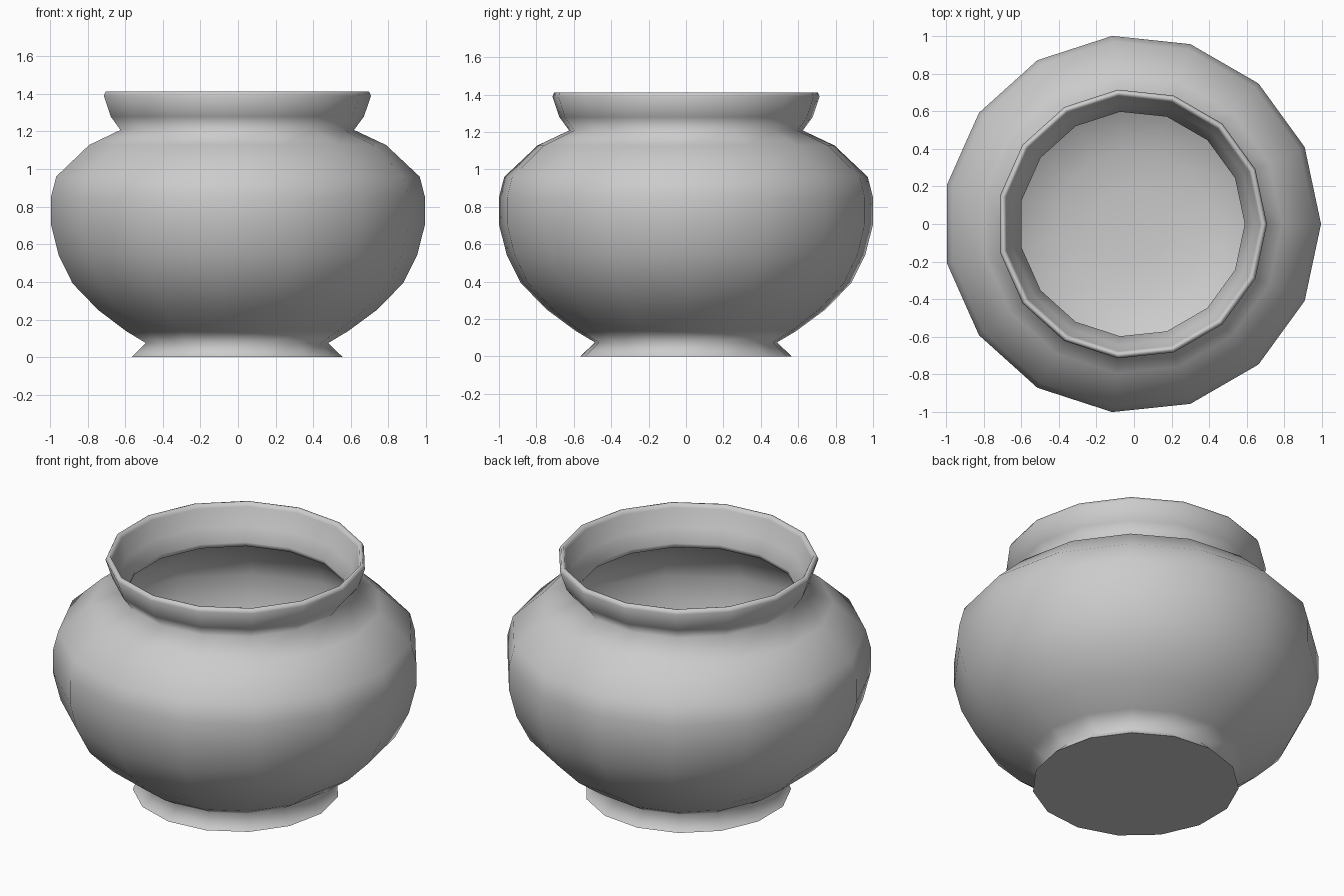
import bpy, bmesh
from math import cos, sin, tau, radians

if "Cube" in bpy.data.objects:
    bpy.data.objects.remove(bpy.data.objects["Cube"])

SIDES = 15
SHIFT = -0.011  # an odd-sided ring is centred by its bounds

# (radius, height) from foot, up the outside, over the rim, down the inside
PROFILE = [
    (0.568, 0), (0.49, 0.075), (0.596, 0.138), (0.748, 0.25), (0.888, 0.392),
    (0.964, 0.543), (1.0055, 0.707), (1.0055, 0.85), (0.977, 0.96),
    (0.798, 1.128), (0.628, 1.208), (0.681, 1.28), (0.718, 1.39),
    (0.708, 1.412), (0.692, 1.412), (0.682, 1.39), (0.648, 1.288),
    (0.60, 1.212), (0.607, 1.185), (0.78, 1.105), (0.945, 0.945), (0.972, 0.845),
    (0.972, 0.71), (0.933, 0.555), (0.862, 0.412), (0.73, 0.277),
    (0.58, 0.167), (0.40, 0.11), (0.2, 0.09),
]

# Pot: lathe the closed profile
bm = bmesh.new()
rings = [[bm.verts.new((r * cos(tau * i / SIDES) + SHIFT, r * sin(tau * i / SIDES), z))
          for i in range(SIDES)] for r, z in PROFILE]
for a, b in zip(rings, rings[1:]):
    for i in range(SIDES):
        j = (i + 1) % SIDES
        bm.faces.new((a[i], a[j], b[j], b[i]))
bm.faces.new(rings[0][::-1])   # underside
bm.faces.new(rings[-1])        # inner floor
bmesh.ops.recalc_face_normals(bm, faces=bm.faces)

mesh = bpy.data.meshes.new("pot")
bm.to_mesh(mesh)
bm.free()
pot = bpy.data.objects.new("pot", mesh)
bpy.context.collection.objects.link(pot)

# Smooth walls, sharp foot edge
bpy.context.view_layer.objects.active = pot
pot.select_set(True)
bpy.ops.object.shade_smooth_by_angle(angle=radians(112))
